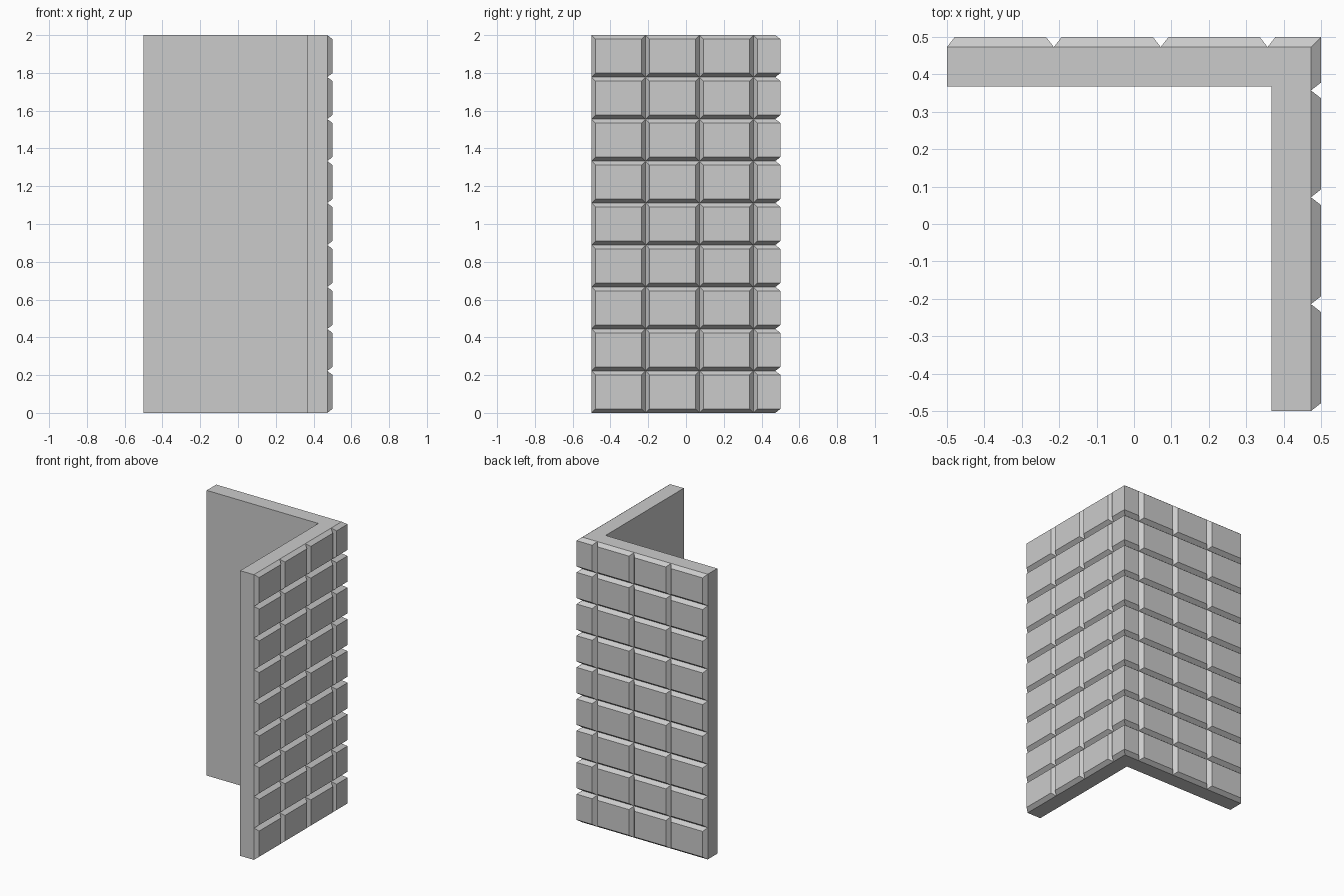
import bpy, bmesh

if "Cube" in bpy.data.objects:
    bpy.data.objects.remove(bpy.data.objects["Cube"])

OUT, BASE, INNER = 0.5, 0.473, 0.367   # outer face, groove bottom, inner face
H, ROWS, COLS = 2.0, 9, 7
BEV = 0.021
PITCH, ROW_H = 2.0 / COLS, H / ROWS


def plan_point(s, d):
    """Point at distance s along the outer L path, on the plane at offset d."""
    if s < 1:
        return (d, s - 0.5)
    if s > 1:
        return (1.5 - s, d)
    return (d, d)


def finish(name, bm):
    mesh = bpy.data.meshes.new(name)
    bm.to_mesh(mesh)
    bm.free()
    obj = bpy.data.objects.new(name, mesh)
    bpy.context.collection.objects.link(obj)
    return obj


# L-shaped wall core
bm = bmesh.new()
plan = [(INNER, -0.5), (BASE, -0.5), (BASE, BASE), (-0.5, BASE), (-0.5, INNER), (INNER, INNER)]
low = [bm.verts.new((x, y, 0)) for x, y in plan]
high = [bm.verts.new((x, y, H)) for x, y in plan]
bm.faces.new(low[::-1])
bm.faces.new(high)
for i in range(6):
    j = (i + 1) % 6
    bm.faces.new((low[i], low[j], high[j], high[i]))
finish("corner_wall", bm)


# Bevelled facing blocks, the middle column wraps the corner
def add_block(bm, s0, s1, z0, z1):
    mid = [1.0] if s0 < 0.99 and s1 > 1.01 else []

    def line(inset, d, z):
        return [bm.verts.new((*plan_point(s, d), z)) for s in [s0 + inset] + mid + [s1 - inset]]
    rings = [line(0, BASE, z0), line(BEV, OUT, z0 + BEV),
             line(BEV, OUT, z1 - BEV), line(0, BASE, z1)]
    for k in range(4):
        a, b = rings[k], rings[(k + 1) % 4]
        for i in range(len(a) - 1):
            bm.faces.new((a[i], a[i + 1], b[i + 1], b[i]))
    bm.faces.new([r[0] for r in rings][::-1][::-1])
    bm.faces.new([r[-1] for r in rings][::-1])


bm = bmesh.new()
for r in range(ROWS):
    for c in range(COLS):
        add_block(bm, c * PITCH, (c + 1) * PITCH, r * ROW_H, (r + 1) * ROW_H)
# Sloping end faces are single quads
bmesh.ops.recalc_face_normals(bm, faces=bm.faces)
finish("facing_blocks", bm)
